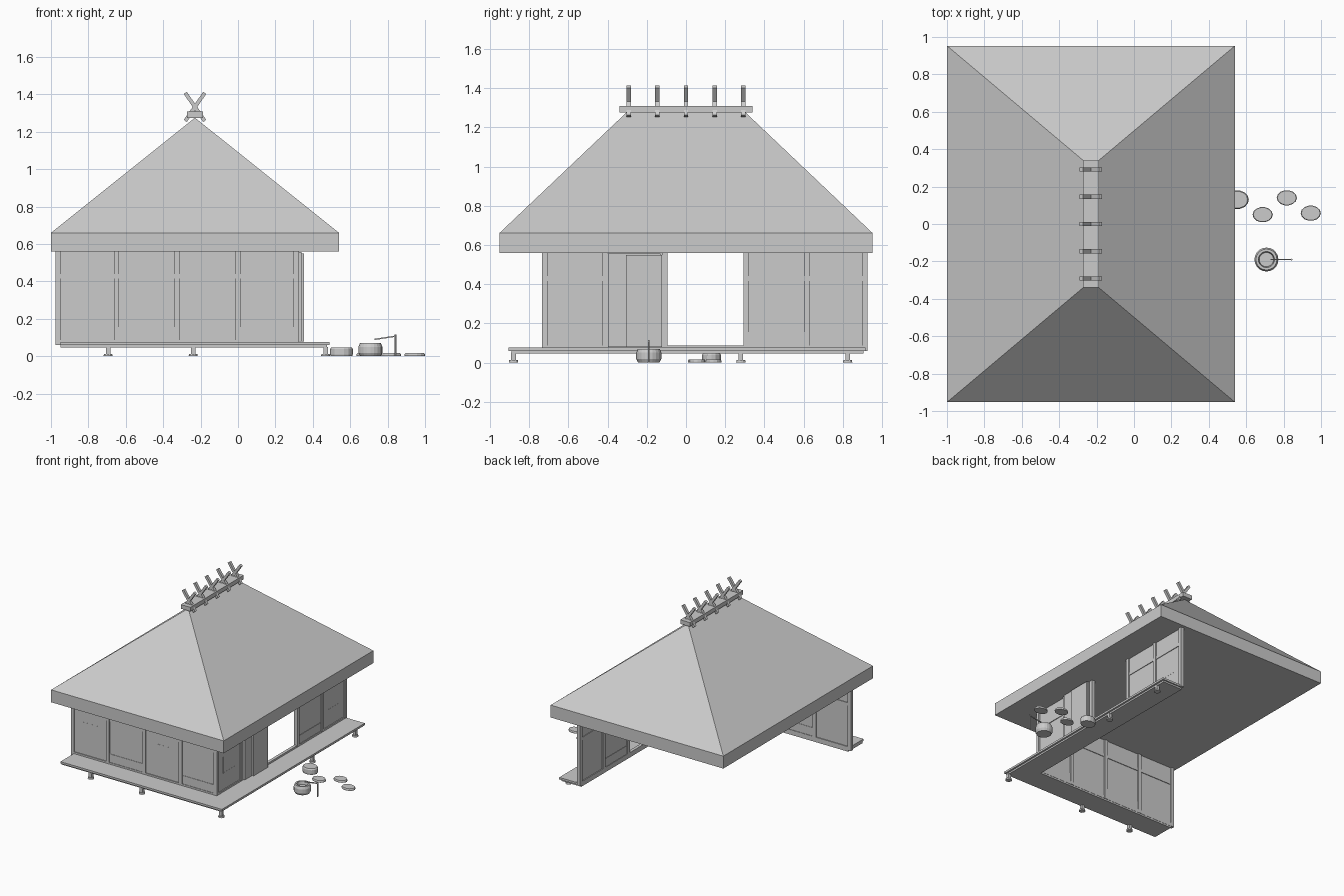
import bpy, bmesh, math
from mathutils import Matrix, Vector

if "Cube" in bpy.data.objects:
    bpy.data.objects.remove(bpy.data.objects["Cube"])


def finish(name, bm):
    bmesh.ops.recalc_face_normals(bm, faces=bm.faces)
    me = bpy.data.meshes.new(name)
    bm.to_mesh(me)
    bm.free()
    ob = bpy.data.objects.new(name, me)
    bpy.context.collection.objects.link(ob)
    return ob


def box(name, x, y, z):
    """Box from (min, max) pairs."""
    bm = bmesh.new()
    size = [b - a for a, b in (x, y, z)]
    mid = [(a + b) / 2 for a, b in (x, y, z)]
    bmesh.ops.create_cube(bm, size=1, matrix=Matrix.Translation(mid) @ Matrix.Diagonal((*size, 1)))
    return finish(name, bm)


def bar(name, p, q, width, depth):
    """Square bar between two points."""
    p, q = Vector(p), Vector(q)
    d = q - p
    bm = bmesh.new()
    m = Matrix.Translation((p + q) / 2) @ d.to_track_quat('Z', 'Y').to_matrix().to_4x4()
    bmesh.ops.create_cube(bm, size=1, matrix=m @ Matrix.Diagonal((width, depth, d.length, 1)))
    return finish(name, bm)


def lathe(name, profile, loc, n=16, sx=1, sy=1):
    """Closed turned shape from (radius, z) points; ends are capped."""
    bm = bmesh.new()
    rings = [[bm.verts.new((loc[0] + r * sx * math.cos(2 * math.pi * i / n),
                            loc[1] + r * sy * math.sin(2 * math.pi * i / n), z))
              for i in range(n)] for r, z in profile]
    for a, b in zip(rings, rings[1:]):
        for i in range(n):
            bm.faces.new((a[i], a[(i + 1) % n], b[(i + 1) % n], b[i]))
    bm.faces.new(rings[0])
    bm.faces.new(rings[-1])
    return finish(name, bm)


# thatched hip roof: eave band plus hips up to a short ridge
bm = bmesh.new()
corners = [(-1, -0.953), (0.54, -0.953), (0.54, 0.953), (-1, 0.953)]
low, top = [[bm.verts.new((x, y, z)) for x, y in corners] for z in (0.56, 0.66)]
r0, r1 = bm.verts.new((-0.23, -0.305, 1.275)), bm.verts.new((-0.23, 0.305, 1.275))
bm.faces.new(low)
for i in range(4):
    j = (i + 1) % 4
    bm.faces.new((low[i], low[j], top[j], top[i]))
for f in ((top[0], top[1], r0), (top[1], top[2], r1, r0), (top[2], top[3], r1), (top[3], top[0], r0, r1)):
    bm.faces.new(f)
finish("thatched_roof", bm)

# ridge beam with crossed timbers
box("ridge_beam", (-0.272, -0.187), (-0.34, 0.34), (1.275, 1.308))
for k in range(5):
    y = -0.292 + 0.146 * k
    for s in (-1, 1):
        bar(f"ridge_cross_{k}", (-0.23 + s * 0.052, y, 1.408), (-0.23 - s * 0.052, y, 1.258), 0.022, 0.02)

# veranda deck around front and right sides
box("front_deck", (-0.95, 0.49), (-0.905, -0.735), (0.06, 0.076))
box("right_deck", (0.325, 0.49), (-0.735, 0.915), (0.06, 0.076))
box("front_deck_beam", (-0.95, 0.475), (-0.89, -0.71), (0.047, 0.06))
box("right_deck_beam", (0.30, 0.475), (-0.71, 0.905), (0.047, 0.06))
for x, y in [(-0.695, -0.88), (-0.24, -0.88), (0.468, -0.88), (0.468, 0.28), (0.468, 0.825)]:
    box("deck_leg", (x - 0.012, x + 0.012), (y - 0.012, y + 0.012), (0.012, 0.05))
    lathe("deck_footing", [(0.024, 0), (0.022, 0.012)], (x, y), 12)

FRONT_Y, RIGHT_X = -0.72, 0.31


def wall_box(name, side, a, z, d):
    """Box on a wall: a = span along wall, d = outward offsets from wall plane."""
    if side == "front":
        box(f"front_{name}", a, (FRONT_Y - d[1], FRONT_Y - d[0]), z)
    else:
        box(f"right_{name}", (RIGHT_X + d[0], RIGHT_X + d[1]), a, z)


# walls: posts, sills, lintels and infill panels
walls = {"front": ([-0.963, -0.65, -0.325, 0.0, 0.31], "LBLB"),
         "right": ([-0.72, -0.413, -0.108, 0.308, 0.62, 0.913], "LDOBL")}
for side, (posts, kinds) in walls.items():
    for p in posts:
        wall_box("post", side, (p - 0.014, p + 0.014), (0.06, 0.562), (-0.015, 0.015))
    for a, b, kind in zip(posts, posts[1:], kinds):
        span = (a + 0.014, b - 0.014)
        wall_box("sill", side, span, (0.06, 0.088), (-0.012, 0.012))
        if kind == "O":
            continue
        wall_box("panel", side, span, (0.085, 0.562), (-0.005, 0.005))
        if kind != "D":
            wall_box("lintel", side, span, (0.416, 0.441), (-0.01, 0.01))
        if kind == "B":
            wall_box("base_board", side, span, (0.088, 0.155), (-0.008, 0.008))
        if kind == "L":
            c = (a + b) / 2
            if side == "front":
                wall_box("panel_groove", side, (c - 0.07, c + 0.07), (0.343, 0.347), (0, 0.006))
            else:
                wall_box("panel_groove", side, (c - 0.07, c + 0.07), (0.218, 0.222), (0, 0.006))
                wall_box("panel_groove", side, (c - 0.072, c - 0.068), (0.218, 0.35), (0, 0.006))

# stacked sliding shutters beside the doorway
wall_box("inner_shutter", "right", (-0.398, -0.13), (0.08, 0.556), (0.012, 0.03))
wall_box("outer_shutter", "right", (-0.305, -0.122), (0.08, 0.55), (0.03, 0.043))

# garden stones
lathe("entry_stone", [(0.96, 0), (1, 0.012), (1, 0.038), (0.9, 0.048)], (0.553, 0.13), 14, 0.061, 0.05)
for x, y in [(0.688, 0.05), (0.817, 0.14), (0.945, 0.058)]:
    lathe("stepping_stone", [(1, 0), (1, 0.01), (0.93, 0.016)], (x, y), 14, 0.054, 0.041)

# water basin and bamboo spout
lathe("water_basin", [(0.054, 0), (0.064, 0.018), (0.064, 0.05), (0.056, 0.07), (0.043, 0.07), (0.038, 0.045)],
      (0.708, -0.19), 20)
lathe("spout_post", [(0.005, 0), (0.005, 0.115)], (0.843, -0.19), 8)
bar("spout_pipe", (0.73, -0.19, 0.09), (0.848, -0.19, 0.108), 0.007, 0.007)
